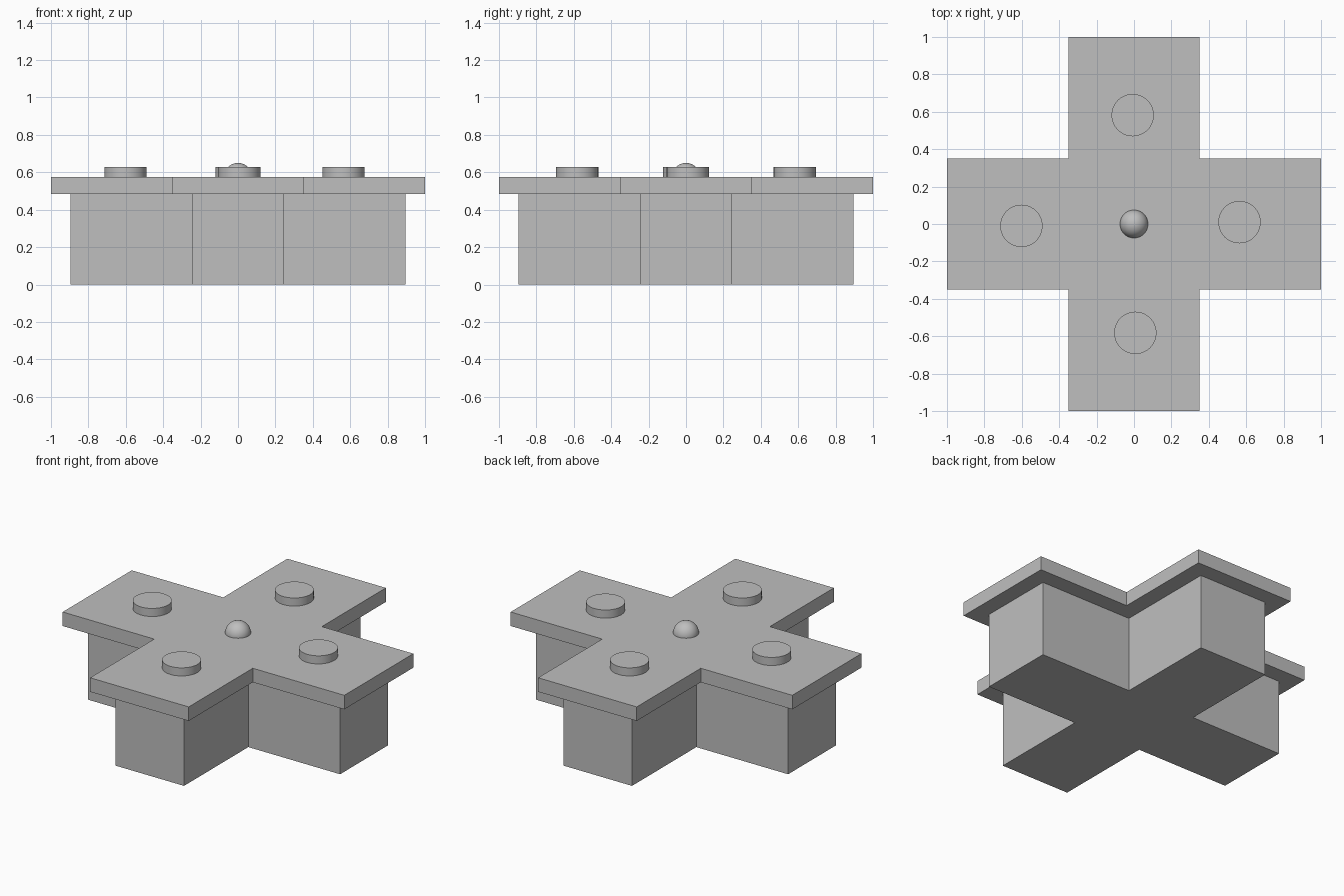
import bpy
import bmesh
import math

cube = bpy.data.objects.get("Cube")
if cube:
    bpy.data.objects.remove(cube, do_unlink=True)

grey = bpy.data.materials.new("plain_grey")
grey.use_nodes = True
colour = (0.52, 0.52, 0.52, 1)
grey.diffuse_color = colour
grey.node_tree.nodes["Principled BSDF"].inputs["Base Color"].default_value = colour


def cross_prism(name, reach, half, z0, z1):
    """Extrude a plus-shaped outline with equal arms from z0 to z1."""
    bm = bmesh.new()
    outline = []
    arm = [(reach, -half), (reach, half), (half, half)]
    for turn in range(4):
        for x, y in arm:
            for _ in range(turn):
                x, y = -y, x
            outline.append(bm.verts.new((x, y, z0)))
    face = bm.faces.new(outline)
    top = bmesh.ops.extrude_face_region(bm, geom=[face])["geom"]
    moved = [v for v in top if isinstance(v, bmesh.types.BMVert)]
    bmesh.ops.translate(bm, verts=moved, vec=(0, 0, z1 - z0))
    bmesh.ops.recalc_face_normals(bm, faces=bm.faces)
    mesh = bpy.data.meshes.new(name)
    bm.to_mesh(mesh)
    bm.free()
    obj = bpy.data.objects.new(name, mesh)
    bpy.context.collection.objects.link(obj)
    mesh.materials.append(grey)
    return obj


def finish(name):
    """Name the newest primitive, colour it and smooth its round sides."""
    obj = bpy.context.object
    obj.name = name
    obj.data.materials.append(grey)
    bpy.ops.object.shade_smooth_by_angle(angle=math.radians(40))


# Solid plinth and overhanging slab
BASE_TOP, SLAB_TOP, DISC_TOP = 0.485, 0.575, 0.627
cross_prism("base", 0.896, 0.244, 0, BASE_TOP)
cross_prism("top_slab", 1, 0.35, BASE_TOP, SLAB_TOP)

# One raised disc on each arm
discs = {
    "left_disc": (0.564, 0.01),
    "right_disc": (-0.602, -0.01),
    "back_disc": (-0.007, 0.582),
    "front_disc": (0.007, -0.582),
}
for name, (x, y) in discs.items():
    bpy.ops.mesh.primitive_cylinder_add(
        vertices=64, radius=0.113, depth=DISC_TOP - SLAB_TOP,
        location=(x, y, (SLAB_TOP + DISC_TOP) / 2))
    finish(name)

# Central ball, half sunk into the slab
bpy.ops.mesh.primitive_uv_sphere_add(
    segments=48, ring_count=24, radius=0.075, location=(0, 0, SLAB_TOP))
finish("centre_ball")
